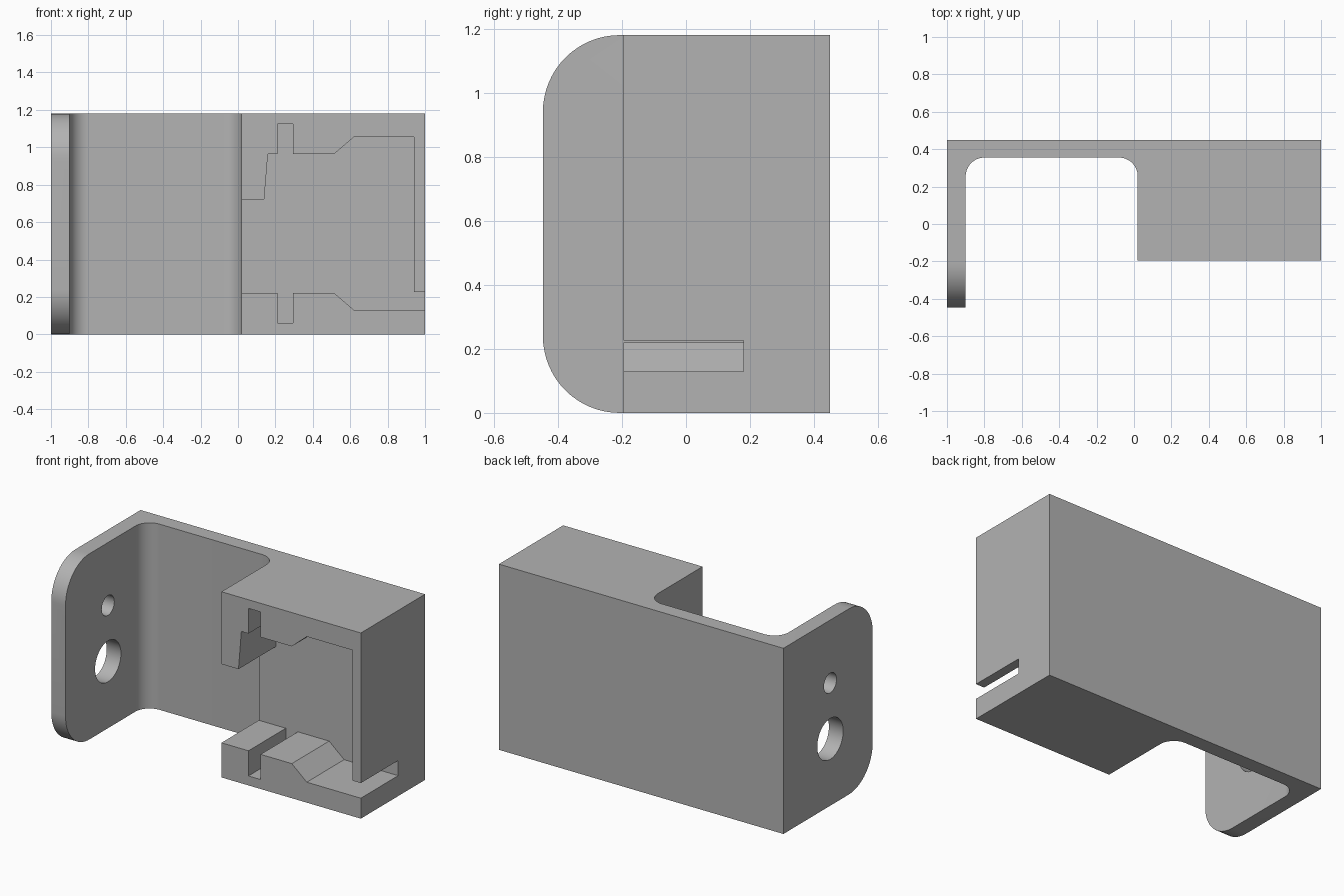
import bpy, bmesh, math
from mathutils import Vector

cube = bpy.data.objects.get("Cube")
if cube:
    bpy.data.objects.remove(cube, do_unlink=True)

grey = bpy.data.materials.new("plain grey")
grey.use_nodes = True
colour = (0.45, 0.45, 0.45, 1)
grey.diffuse_color = colour
grey.node_tree.nodes["Principled BSDF"].inputs["Base Color"].default_value = colour


def arc(cx, cy, r, start, end, steps=16):
    angles = [math.radians(start + (end - start) * i / steps) for i in range(steps + 1)]
    return [(cx + r * math.cos(a), cy + r * math.sin(a)) for a in angles]


def prism(name, outline, place, low, high):
    """Extrude a 2D outline between two depths; place(u, v, depth) gives the 3D point."""
    bm = bmesh.new()
    face = bm.faces.new([bm.verts.new(place(u, v, low)) for u, v in outline])
    new = bmesh.ops.extrude_face_region(bm, geom=[face])["geom"]
    shift = Vector(place(0, 0, high)) - Vector(place(0, 0, low))
    bmesh.ops.translate(bm, vec=shift, verts=[g for g in new if isinstance(g, bmesh.types.BMVert)])
    bmesh.ops.recalc_face_normals(bm, faces=bm.faces)
    mesh = bpy.data.meshes.new(name)
    bm.to_mesh(mesh)
    bm.free()
    mesh.materials.append(grey)
    ob = bpy.data.objects.new(name, mesh)
    bpy.context.collection.objects.link(ob)
    return ob


def carve(target, cutter, operation="DIFFERENCE"):
    bpy.context.view_layer.objects.active = target
    mod = target.modifiers.new("carve", "BOOLEAN")
    mod.operation, mod.object, mod.solver = operation, cutter, "EXACT"
    bpy.ops.object.modifier_apply(modifier=mod.name)
    bpy.data.objects.remove(cutter, do_unlink=True)


def from_top(u, v, d):
    return (u, v, d)


def from_front(u, v, d):
    return (u, d, v)


def from_side(u, v, d):
    return (d, u, v)


HEIGHT, BACK, FRONT = 1.18, 0.45, -0.447
FILLET, CORNER = 0.1, 0.24

# Bracket body: side plate, back wall and block in one plan outline
plan = [(-1, BACK), (-1, FRONT), (-0.9, FRONT)]
plan += arc(-0.9 + FILLET, 0.355 - FILLET, FILLET, 180, 90)
plan += arc(0.02 - FILLET, 0.355 - FILLET, FILLET, 90, 0)
plan += [(0.02, -0.195), (1, -0.195), (1, BACK)]
bracket = prism("bracket_body", plan, from_top, 0, HEIGHT)

# Rounded front corners of the side plate
side = [(BACK + 0.1, -0.1), (BACK + 0.1, HEIGHT + 0.1), (FRONT + CORNER, HEIGHT + 0.1)]
side += arc(FRONT + CORNER, HEIGHT - CORNER, CORNER, 90, 180)
side += arc(FRONT + CORNER, CORNER, CORNER, 180, 270)
side += [(FRONT + CORNER, -0.1)]
carve(bracket, prism("corner_cutter", side, from_side, -1.1, 1.1), "INTERSECT")

# Two round holes through the side plate
for z, radius in ((0.425, 0.13), (0.78, 0.063)):
    circle = arc(-0.02, z, radius, 0, 360, 48)[:-1]
    carve(bracket, prism("hole_cutter", circle, from_side, -1.1, -0.85))

# Stepped pocket in the block, open to the front and both sides
upper = [(-0.05, 0.72), (0.14, 0.72), (0.16, 0.965), (0.21, 0.965), (0.21, 1.125),
         (0.295, 1.125), (0.295, 0.965), (0.515, 0.965), (0.62, 1.055), (0.94, 1.055)]
lower = [(0.94, 0.226), (1.1, 0.226), (1.1, 0.13), (0.62, 0.13), (0.515, 0.22),
         (0.295, 0.22), (0.295, 0.06), (0.21, 0.06), (0.21, 0.22), (-0.05, 0.22)]
carve(bracket, prism("pocket_cutter", upper + lower, from_front, -0.3, 0.18))

# Smooth fillets and holes, sharp edges elsewhere
bpy.ops.object.select_all(action="DESELECT")
bracket.select_set(True)
bpy.context.view_layer.objects.active = bracket
bpy.ops.object.shade_smooth_by_angle(angle=math.radians(30))
